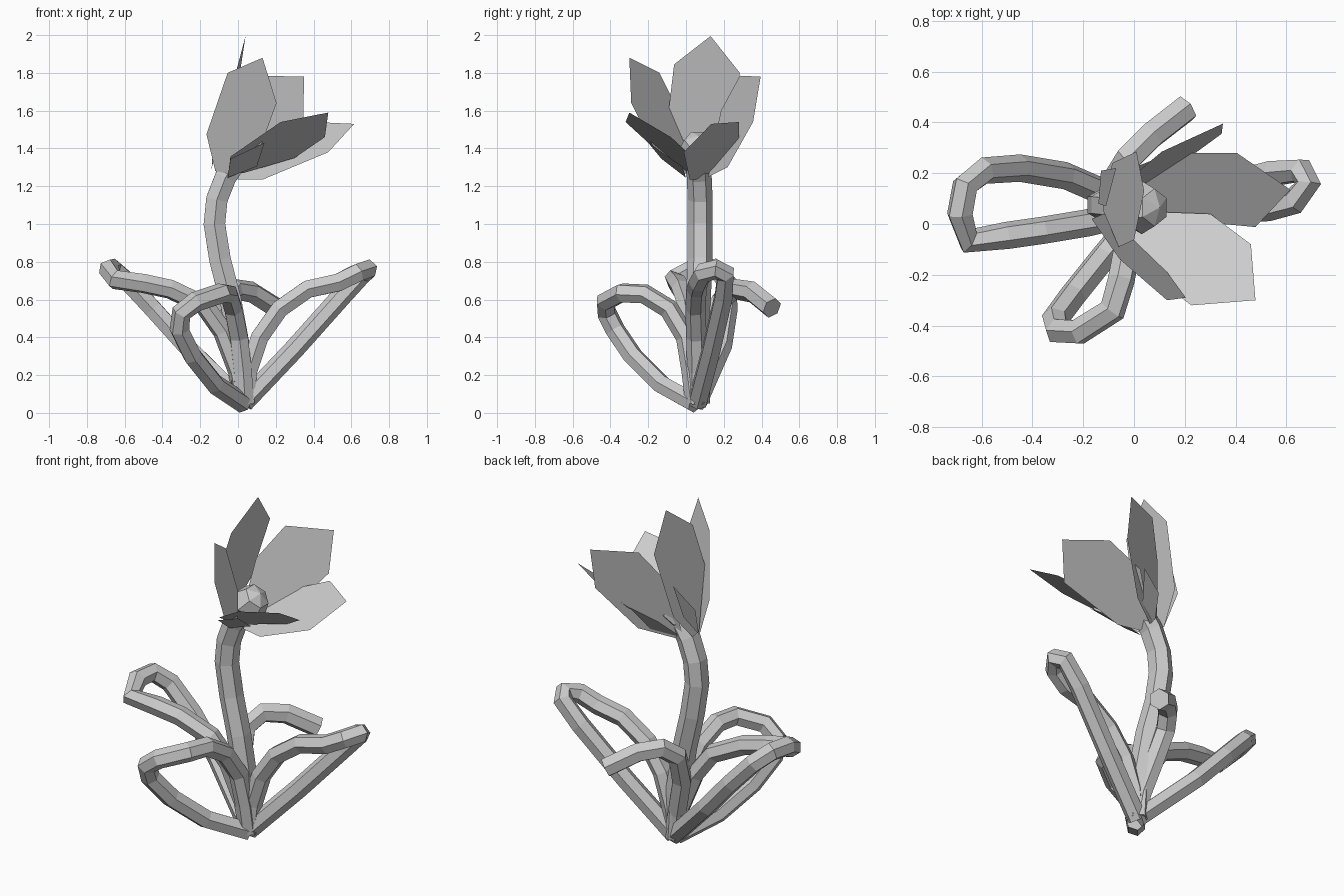
import bpy
from mathutils import Vector


def tube(name, points, radius):
    """Six-sided flat-shaded tube along a path."""
    cu = bpy.data.curves.new(name, 'CURVE')
    cu.dimensions = '3D'
    cu.bevel_depth = radius
    cu.bevel_resolution = 1
    cu.use_fill_caps = True
    sp = cu.splines.new('POLY')
    sp.points.add(len(points) - 1)
    for p, co in zip(sp.points, points):
        p.co = (*co, 1)
    sp.use_smooth = False
    ob = bpy.data.objects.new(name, cu)
    bpy.context.collection.objects.link(ob)
    bpy.ops.object.select_all(action='DESELECT')
    bpy.context.view_layer.objects.active = ob
    ob.select_set(True)
    bpy.ops.object.convert(target='MESH')
    return bpy.context.object


def blade(name, points):
    """Single flat polygon petal."""
    me = bpy.data.meshes.new(name)
    me.from_pydata([Vector(p) for p in points], [], [range(len(points))])
    ob = bpy.data.objects.new(name, me)
    bpy.context.collection.objects.link(ob)
    return ob


# Curved stem
tube("stem", [(.03, .06, .05), (.015, .06, .3), (-.04, .065, .6), (-.095, .075, .81),
              (-.125, .075, 1.0), (-.112, .075, 1.13), (-.065, .07, 1.25), (.01, .065, 1.36)], .066)

# Leaves: three returning loops and one open arch
tube("leaf_right", [(.035, .06, .05), (.055, .06, .22), (.115, .055, .4), (.22, .05, .55),
                    (.37, .055, .655), (.53, .065, .69), (.63, .09, .74), (.685, .16, .76),
                    (.655, .21, .735), (.55, .2, .62), (.3, .135, .34), (.03, .06, .055)], .054)
tube("leaf_left", [(.03, .06, .05), (.0, .05, .22), (-.08, .03, .43), (-.18, .005, .57),
                   (-.36, -.025, .655), (-.5, -.045, .685), (-.65, -.065, .705),
                   (-.685, .04, .76), (-.665, .15, .765), (-.59, .21, .70), (-.45, .22, .55),
                   (-.27, .19, .35), (.03, .06, .055)], .054)
tube("leaf_front", [(.035, .05, .05), (.025, .03, .22), (.005, .0, .4), (-.025, -.09, .55),
                    (-.05, -.22, .63), (-.085, -.34, .635), (-.22, -.425, .59),
                    (-.3, -.42, .53), (-.31, -.375, .44), (-.24, -.28, .3), (-.12, -.13, .15),
                    (.03, .05, .05)], .054)
tube("leaf_back", [(.03, .06, .05), (.01, .07, .2), (-.05, .11, .42), (-.07, .18, .59),
                   (-.02, .26, .655), (.07, .35, .64), (.205, .455, .555)], .057)

# Bud in the centre of the flower, tilted with the flower
bpy.ops.mesh.primitive_uv_sphere_add(segments=6, ring_count=4, radius=.105,
                                     location=(.03, .065, 1.39), rotation=(0, .75, 0))
bpy.context.object.name = "bud"

# Large petals: tip, long side, base, short side
petals = {
    "petal_front": [(.13, -.3, 1.88), (-.055, -.14, 1.8), (-.167, .02, 1.475), (-.12, .04, 1.28),
                    (-.05, -.01, 1.265), (.12, -.175, 1.41), (.204, -.29, 1.64)],
    "petal_left": [(.04, .13, 1.995), (.01, .285, 1.8), (-.085, .24, 1.44), (-.12, .11, 1.28),
                   (-.12, .05, 1.29), (-.06, -.09, 1.617), (.0, -.063, 1.845)],
    "petal_back": [(.35, .395, 1.78), (.345, .355, 1.54), (.16, .22, 1.30), (-.01, .12, 1.25),
                   (-.06, .12, 1.29), (-.01, .185, 1.60), (.11, .285, 1.785)],
    "petal_right": [(.615, .135, 1.53), (.478, -.012, 1.38), (.13, .02, 1.235), (-.0, .05, 1.235),
                    (-.02, .11, 1.26), (.19, .28, 1.44), (.404, .28, 1.54)],
    "petal_front_right": [(.478, -.3, 1.59), (.226, -.32, 1.54), (-.04, -.12, 1.357),
                          (-.05, .013, 1.275), (.03, .05, 1.27), (.3, .04, 1.35),
                          (.46, -.08, 1.46)],
}
for n, pts in petals.items():
    blade(n, pts)

# Small sepals underneath
blade("sepal_left", [(-.07, .22, 1.61), (-.11, .07, 1.42), (-.14, .08, 1.29), (-.13, .21, 1.44)])
blade("sepal_front", [(.14, -.2, 1.43), (-.04, -.13, 1.345), (-.055, .0, 1.245), (.1, -.02, 1.305)])
blade("sepal_back", [(.17, .29, 1.45), (.02, .23, 1.38), (-.05, .11, 1.26), (.1, .19, 1.30)])
